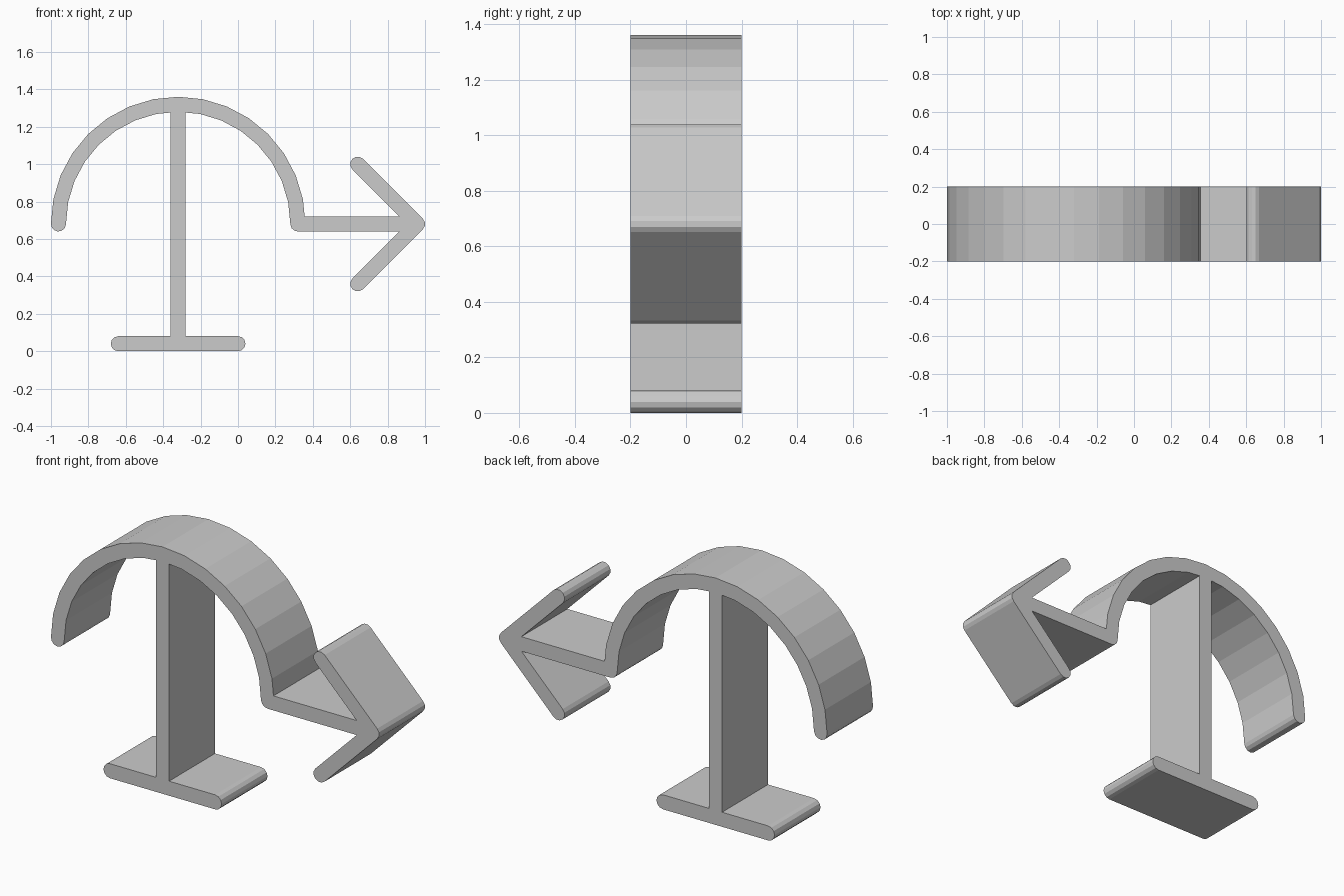
import bpy
import bmesh
from math import atan2, cos, sin, pi, radians
from mathutils import Vector

if "Cube" in bpy.data.objects:
    bpy.data.objects.remove(bpy.data.objects["Cube"])

HALF_WIDTH = 0.04
HALF_DEPTH = 0.2

grey = bpy.data.materials.new("plain grey")
grey.use_nodes = True
grey.diffuse_color = (0.6, 0.6, 0.6, 1)
grey.node_tree.nodes["Principled BSDF"].inputs["Base Color"].default_value = grey.diffuse_color


def outline(path, round_ends):
    """Walk around a path in the x-z plane, offsetting to the right."""
    pts = [Vector(p) for p in path]
    loop = pts + pts[-2:0:-1]
    ends = (0, len(pts) - 1)
    result = []
    for i, p in enumerate(loop):
        before = (p - loop[i - 1]).normalized()
        after = (loop[(i + 1) % len(loop)] - p).normalized()
        turn = atan2(before.x * after.y - before.y * after.x, before.dot(after))
        if i in ends:
            turn = pi
        start = atan2(-before.x, before.y)
        if turn > 0.4:
            # rounded cap or outer corner
            steps = 1 if i in ends and not round_ends else round(turn / (pi / 6))
            angles = [start + turn * k / steps for k in range(steps + 1)]
            reach = HALF_WIDTH
        else:
            # mitred corner
            angles = [start + turn / 2]
            reach = HALF_WIDTH / cos(turn / 2)
        result += [p + reach * Vector((cos(a), sin(a))) for a in angles]
    return result


def bar(name, path, round_ends=True):
    """Thicken a path into a flat-sided bar running from front to back."""
    profile = outline(path, round_ends)
    bm = bmesh.new()
    front = [bm.verts.new((p.x, -HALF_DEPTH, p.y)) for p in profile]
    back = [bm.verts.new((p.x, HALF_DEPTH, p.y)) for p in profile]
    bm.faces.new(front)
    bm.faces.new(back[::-1])
    for i in range(len(front)):
        bm.faces.new((front[i - 1], back[i - 1], back[i], front[i]))
    bmesh.ops.recalc_face_normals(bm, faces=bm.faces)
    mesh = bpy.data.meshes.new(name)
    bm.to_mesh(mesh)
    bm.free()
    mesh.materials.append(grey)
    obj = bpy.data.objects.new(name, mesh)
    bpy.context.collection.objects.link(obj)
    return obj


# Arch that turns sideways into the arrow shaft
arch = [(-0.32 + 0.64 * cos(a), 0.68 + 0.64 * sin(a))
        for a in (radians(180 - 11.25 * k) for k in range(17))]
bar("arch_and_arrow_shaft", arch + [(0.9, 0.68)], True)

# Arrowhead
bar("arrowhead", [(0.64, 0.36), (0.96, 0.68), (0.64, 1.0)])

# Post, butted between base and arch
bar("post", [(-0.32, 0.08), (-0.32, 1.285)], False)

# Base
bar("base", [(-0.64, 0.04), (0, 0.04)])
